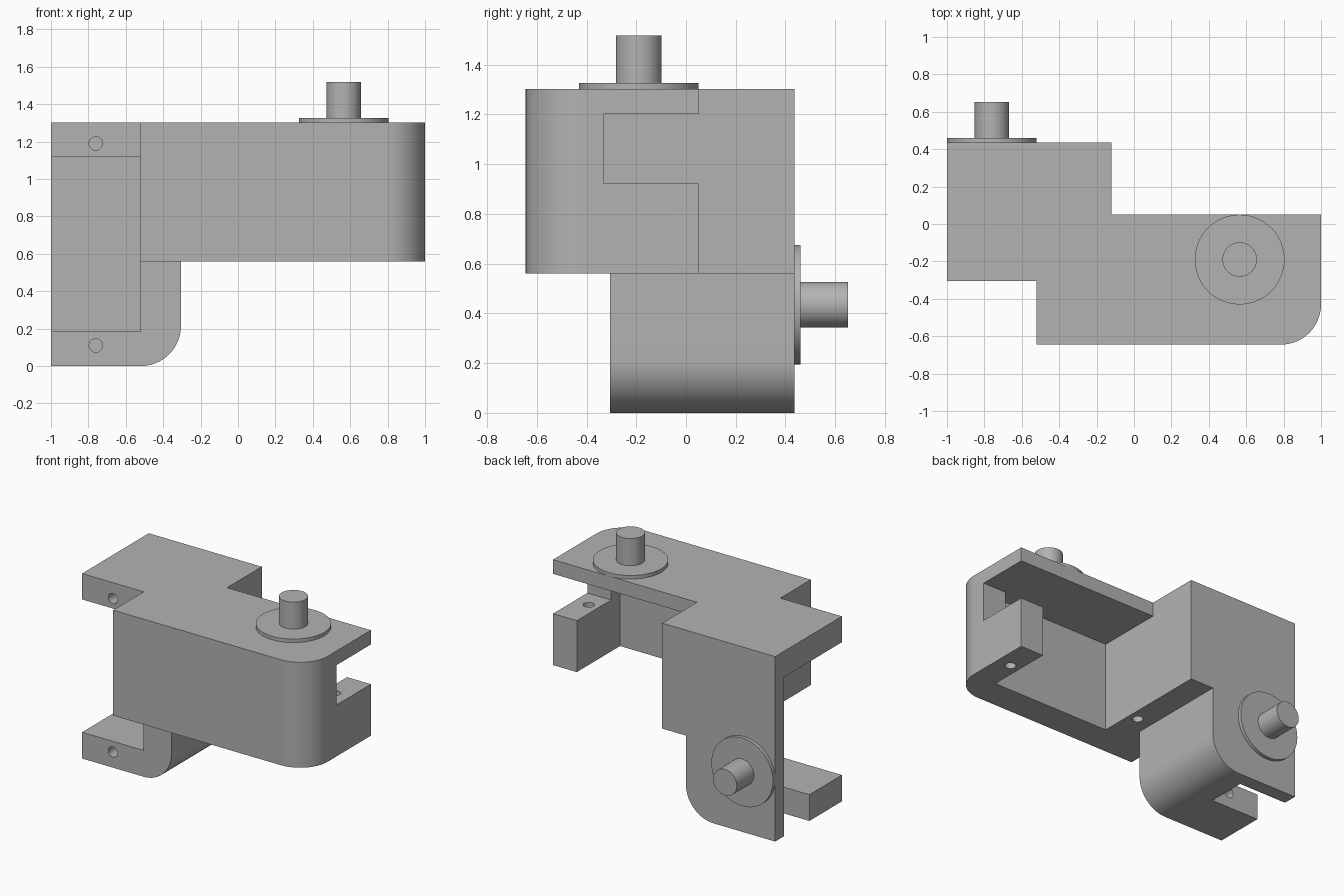
import bpy
import bmesh
from math import cos, sin, pi, radians
from mathutils import Matrix, Vector

cube = bpy.data.objects.get("Cube")
if cube:
    bpy.data.objects.remove(cube, do_unlink=True)

grey = bpy.data.materials.new("plain_grey")
grey.use_nodes = True
COLOUR = (0.45, 0.45, 0.45, 1)
grey.diffuse_color = COLOUR
grey.node_tree.nodes["Principled BSDF"].inputs["Base Color"].default_value = COLOUR

# Each bracket frame: length from the rounded end, width from the open side, depth from the plate
LYING = Matrix(((-1, 0, 0, 1), (0, -1, 0, 0.05), (0, 0, -1, 1.302), (0, 0, 0, 1)))
STANDING = Matrix(((0, 1, 0, -1), (0, 0, -1, 0.436), (1, 0, 0, 0), (0, 0, 0, 1)))
DEPTH = 0.742
WALL_W = 0.695
POCKET_W = 0.48
PLATE = 0.1


def finish(name, bm, frame):
    bm.transform(frame)
    bmesh.ops.recalc_face_normals(bm, faces=bm.faces)
    mesh = bpy.data.meshes.new(name)
    bm.to_mesh(mesh)
    bm.free()
    mesh.materials.append(grey)
    obj = bpy.data.objects.new(name, mesh)
    bpy.context.collection.objects.link(obj)
    return obj


def prism(name, outline, h0, h1, frame):
    bm = bmesh.new()
    face = bm.faces.new([bm.verts.new((l, w, h0)) for l, w in outline])
    grown = bmesh.ops.extrude_face_region(bm, geom=[face])["geom"]
    verts = [g for g in grown if isinstance(g, bmesh.types.BMVert)]
    bmesh.ops.translate(bm, verts=verts, vec=(0, 0, h1 - h0))
    return finish(name, bm, frame)


def box(name, l, w, h, frame):
    outline = [(l[0], w[0]), (l[1], w[0]), (l[1], w[1]), (l[0], w[1])]
    return prism(name, outline, h[0], h[1], frame)


def cylinder(name, l, w, radius, h0, h1, frame, sides=64):
    outline = [(l + radius * cos(2 * pi * i / sides), w + radius * sin(2 * pi * i / sides))
               for i in range(sides)]
    return prism(name, outline, h0, h1, frame)


def rounded_block(name, length, frame):
    r = WALL_W - POCKET_W
    arc = [(r - r * sin(a), POCKET_W + r * cos(a))
           for a in (pi / 2 * i / 20 for i in range(21))]
    return prism(name, [(0, 0), (length, 0), (length, WALL_W)] + arc, 0, DEPTH, frame)


def combine(target, tool, operation):
    mod = target.modifiers.new("combine", "BOOLEAN")
    mod.operation = operation
    mod.solver = "EXACT"
    mod.object = tool
    bpy.context.view_layer.objects.active = target
    bpy.ops.object.modifier_apply(modifier=mod.name)
    bpy.data.objects.remove(tool, do_unlink=True)


def smooth(obj):
    bpy.ops.object.select_all(action="DESELECT")
    obj.select_set(True)
    bpy.context.view_layer.objects.active = obj
    bpy.ops.object.shade_smooth_by_angle(angle=radians(30))


# Two solid brackets at right angles, joined by a shared corner block
body = rounded_block("double_bracket", 1.52, LYING)
combine(body, rounded_block("standing_block", 1.302, STANDING), "UNION")
combine(body, box("corner_block", (0.56, 1.302), (0.48, 0.88), (0, DEPTH), STANDING), "UNION")

for frame in (LYING, STANDING):
    # Motor pocket, cable notch in the end tab, and screw holes
    combine(body, box("pocket", (0.185, 1.12), (-0.1, POCKET_W), (PLATE, 0.79), frame), "DIFFERENCE")
    combine(body, box("notch", (-0.1, 0.25), (-0.1, 0.38), (PLATE, 0.38), frame), "DIFFERENCE")
    for length in (0.11, 1.19):
        hole = cylinder("screw_hole", length, 0.24, 0.036, 0.36, 0.8, frame, 32)
        combine(body, hole, "DIFFERENCE")
smooth(body)

# Round flange and shaft on each plate
for side, frame in (("top", LYING), ("back", STANDING)):
    smooth(cylinder(side + "_flange", 0.435, 0.24, 0.24, 0, -0.025, frame))
    smooth(cylinder(side + "_shaft", 0.435, 0.24, 0.092, -0.025, -0.216, frame))
